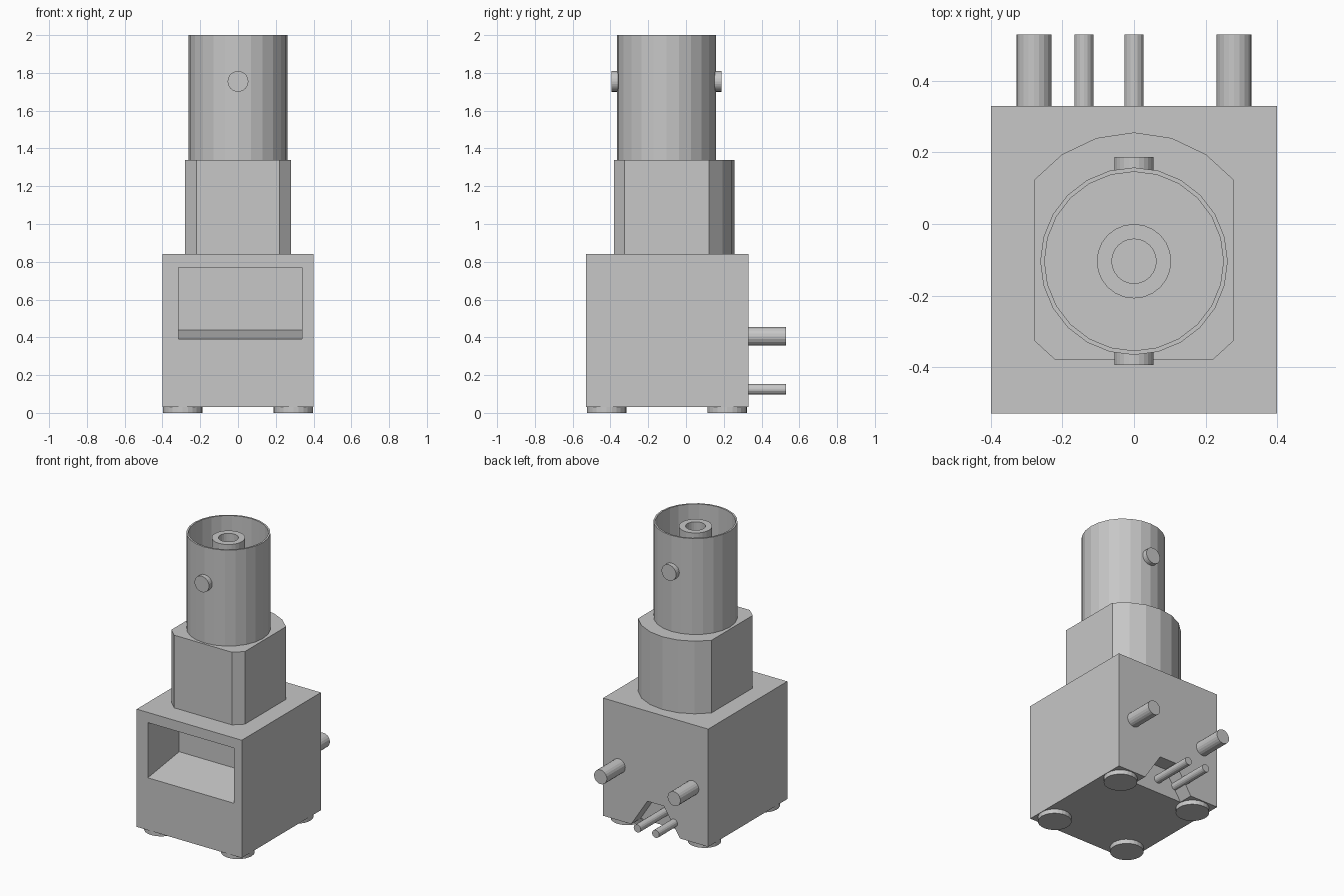
import bpy, bmesh
from math import sin, cos, radians
from mathutils import Matrix, Vector

if "Cube" in bpy.data.objects:
    bpy.data.objects.remove(bpy.data.objects["Cube"])

grey = bpy.data.materials.new("light_grey")
grey.use_nodes = True
grey.diffuse_color = (0.57, 0.57, 0.57, 1)
grey.node_tree.nodes["Principled BSDF"].inputs["Base Color"].default_value = grey.diffuse_color

AXIS_Y = -0.104  # centre line of the upright connector


def finish(name, bm):
    bmesh.ops.remove_doubles(bm, verts=bm.verts, dist=1e-5)
    bmesh.ops.recalc_face_normals(bm, faces=bm.faces)
    mesh = bpy.data.meshes.new(name)
    bm.to_mesh(mesh)
    bm.free()
    mesh.materials.append(grey)
    obj = bpy.data.objects.new(name, mesh)
    bpy.context.collection.objects.link(obj)
    return obj


def prism(name, points, axis, start, end):
    """Extrude a 2D outline along the x, y or z axis."""
    place = {"x": lambda a, b: (start, a, b),
             "y": lambda a, b: (a, start, b),
             "z": lambda a, b: (a, b, start)}[axis]
    bm = bmesh.new()
    face = bm.faces.new([bm.verts.new(place(a, b)) for a, b in points])
    moved = bmesh.ops.extrude_face_region(bm, geom=[face])["geom"]
    shift = Vector([(end - start) * (axis == k) for k in "xyz"])
    bmesh.ops.translate(bm, vec=shift, verts=[v for v in moved if isinstance(v, bmesh.types.BMVert)])
    return finish(name, bm)


def rod(name, start, end, radius, sides=24):
    """Capped cylinder between two points."""
    a, b = Vector(start), Vector(end)
    turn = Vector((0, 0, 1)).rotation_difference(b - a).to_matrix().to_4x4()
    bm = bmesh.new()
    bmesh.ops.create_cone(bm, cap_ends=True, segments=sides, radius1=radius, radius2=radius,
                          depth=(b - a).length, matrix=Matrix.Translation((a + b) / 2) @ turn)
    return finish(name, bm)


def lathe(name, profile, sides=24):
    """Revolve a radius/height profile about the connector axis."""
    bm = bmesh.new()
    verts = [bm.verts.new((0, AXIS_Y + r, z)) for r, z in profile]
    edges = [bm.edges.new(pair) for pair in zip(verts, verts[1:])]
    bmesh.ops.spin(bm, geom=verts + edges, cent=(0, AXIS_Y, 0), axis=(0, 0, 1),
                   angle=radians(360), steps=sides)
    return finish(name, bm)


def cut(target, cutter):
    cutter.hide_render = True
    mod = target.modifiers.new("cut", "BOOLEAN")
    mod.operation, mod.solver, mod.object = "DIFFERENCE", "EXACT", cutter
    bpy.context.view_layer.objects.active = target
    bpy.ops.object.modifier_apply(modifier=mod.name)
    bpy.data.objects.remove(cutter)


# Housing block with a sloped front window and a notch at the back
body = prism("housing", [(-0.4, -0.53), (0.4, -0.53), (0.4, 0.33), (-0.4, 0.33)], "z", 0.03, 0.84)
cut(body, prism("window_cutter", [(-0.6, 0.38), (-0.19, 0.44), (-0.19, 0.77), (-0.6, 0.77)],
                "x", -0.315, 0.34))
cut(body, prism("notch_cutter", [(-0.218, -0.02), (0.218, -0.02), (0.063, 0.22), (-0.063, 0.22)],
                "y", 0.23, 0.4))

# Round feet
for side, x in (("right", -0.293), ("left", 0.293)):
    for end, y in (("front", -0.42), ("back", 0.218)):
        rod(f"{end}_{side}_foot", (x, y, 0), (x, y, 0.03), 0.105)

# Neck: rounded at the back, flat sides, bevelled front corners
arc = [(0.36 * sin(radians(a)), AXIS_Y + 0.36 * cos(radians(a))) for a in range(51, -52, -17)]
neck = [(-0.22, -0.38), (0.22, -0.38), (0.28, -0.325)] + arc + [(-0.28, -0.325)]
prism("neck", neck, "z", 0.84, 1.34)

# Open barrel with the hollow centre contact
lathe("barrel", [(0, 1.34), (0.262, 1.34), (0.262, 2), (0.25, 2), (0.25, 1.36), (0, 1.36)])
lathe("centre_contact", [(0, 1.36), (0.104, 1.36), (0.104, 1.965), (0.062, 1.965),
                         (0.062, 1.4), (0, 1.4)])

# Locking studs on the barrel
for end, near, far in (("front", -0.355, -0.394), ("back", 0.148, 0.187)):
    rod(f"{end}_stud", (0, near, 1.755), (0, far, 1.755), 0.055)

# Mounting posts and thin contact pins
for side, x in (("right", -0.28), ("left", 0.28)):
    rod(f"{side}_post", (x, 0.3, 0.405), (x, 0.53, 0.405), 0.049, 20)
for side, x in (("right", -0.14), ("left", 0.0)):
    rod(f"{side}_pin", (x, 0.2, 0.125), (x, 0.53, 0.125), 0.027, 16)
